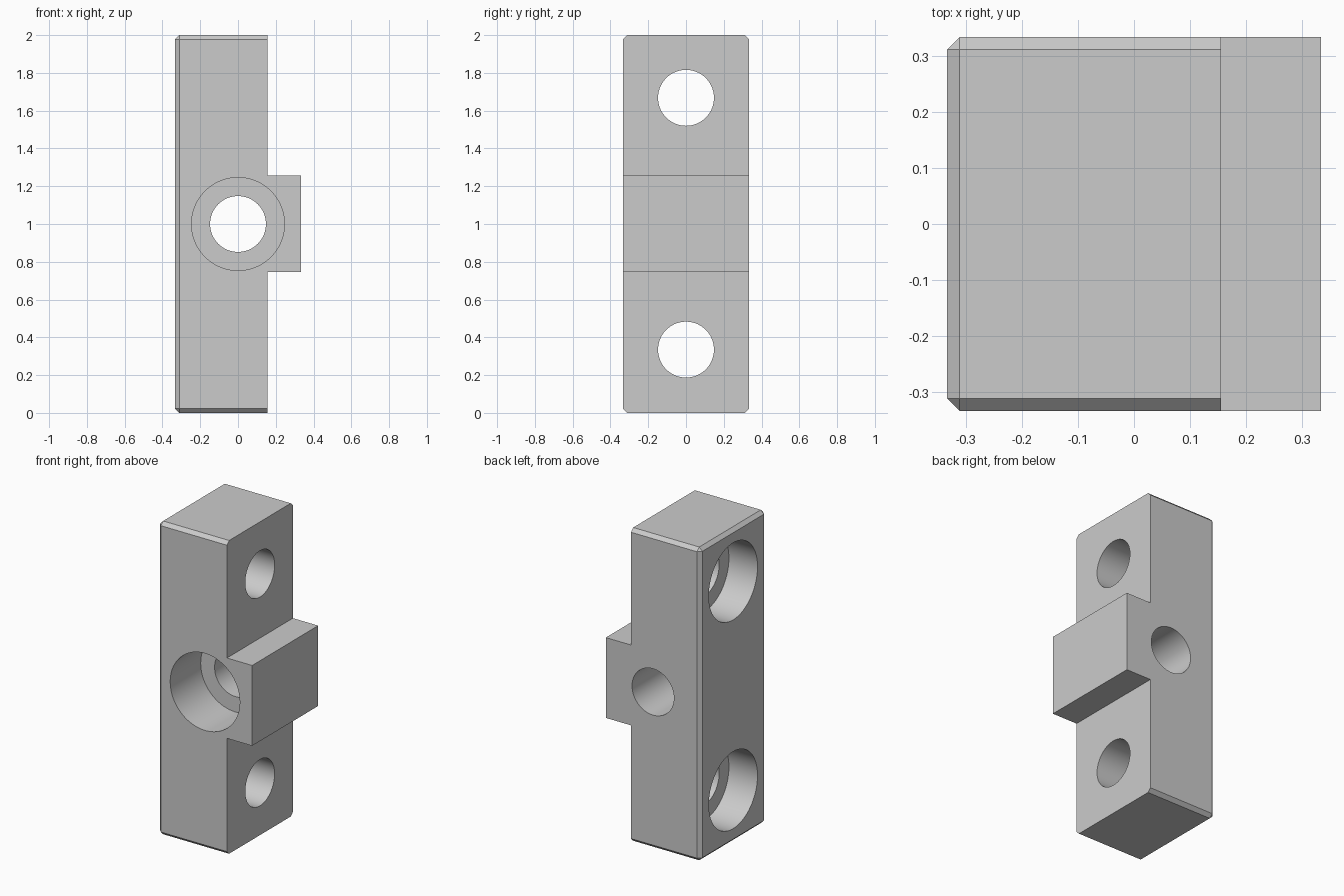
import bpy, bmesh
from math import cos, sin, pi, radians

if "Cube" in bpy.data.objects:
    bpy.data.objects.remove(bpy.data.objects["Cube"])

LEFT, STEP, RIGHT, HALF, TOP = -0.333, 0.155, 0.333, 0.333, 2.0
TAB_LOW, TAB_HIGH = 0.745, 1.258
CHAMFER, BORE_R, HOLE_R = 0.022, 0.246, 0.148


def new_object(name, bm):
    bmesh.ops.recalc_face_normals(bm, faces=bm.faces)
    mesh = bpy.data.meshes.new(name)
    bm.to_mesh(mesh)
    bm.free()
    obj = bpy.data.objects.new(name, mesh)
    bpy.context.collection.objects.link(obj)
    return obj


# Bar with its middle tab: one side profile extruded along y
def make_body():
    profile = [(LEFT, 0), (STEP, 0), (STEP, TAB_LOW), (RIGHT, TAB_LOW),
               (RIGHT, TAB_HIGH), (STEP, TAB_HIGH), (STEP, TOP), (LEFT, TOP)]
    bm = bmesh.new()
    face = bm.faces.new([bm.verts.new((x, -HALF, z)) for x, z in profile])
    side = bmesh.ops.extrude_face_region(bm, geom=[face])["geom"]
    bmesh.ops.translate(bm, vec=(0, 2 * HALF, 0),
                        verts=[v for v in side if isinstance(v, bmesh.types.BMVert)])

    # Chamfer the end and left-face edges, leaving the tab side sharp
    def chamfered(edge):
        a, b = (v.co for v in edge.verts)
        touches_left = min(a.x, b.x) < LEFT + 0.001
        return touches_left

    bmesh.ops.bevel(bm, geom=[e for e in bm.edges if chamfered(e)],
                    offset=CHAMFER, segments=1, affect='EDGES')
    return new_object("mounting_block", bm)


# Stepped cutter: wide counterbore followed by a narrow through hole
def make_cutter(name, location, rotation, depth, sides=72):
    bm = bmesh.new()
    rings = []
    for r, z in [(BORE_R, -0.1), (BORE_R, depth), (HOLE_R, depth), (HOLE_R, 1.0)]:
        rings.append([bm.verts.new((r * cos(2 * pi * i / sides), r * sin(2 * pi * i / sides), z))
                      for i in range(sides)])
    for a, b in zip(rings, rings[1:]):
        for i in range(sides):
            j = (i + 1) % sides
            bm.faces.new((a[i], a[j], b[j], b[i]))
    bm.faces.new(rings[0])
    bm.faces.new(rings[-1])
    obj = new_object(name, bm)
    obj.location, obj.rotation_euler = location, rotation
    obj.hide_render = True
    return obj


body = make_body()
into_front, into_left = (radians(-90), 0, 0), (0, radians(90), 0)
cutters = [
    make_cutter("front_hole_cutter", (0, -HALF, 1.0), into_front, 0.308),
    make_cutter("lower_hole_cutter", (LEFT, 0, 0.335), into_left, 0.202),
    make_cutter("upper_hole_cutter", (LEFT, 0, 1.668), into_left, 0.202),
]

# Cut the holes, then discard the cutters
bpy.context.view_layer.objects.active = body
body.select_set(True)
for cutter in cutters:
    mod = body.modifiers.new(cutter.name, 'BOOLEAN')
    mod.operation, mod.solver, mod.object = 'DIFFERENCE', 'EXACT', cutter
    bpy.ops.object.modifier_apply(modifier=mod.name)
    bpy.data.objects.remove(cutter)

# Smooth hole walls, crisp edges elsewhere
bpy.ops.object.shade_smooth_by_angle(angle=radians(30))
